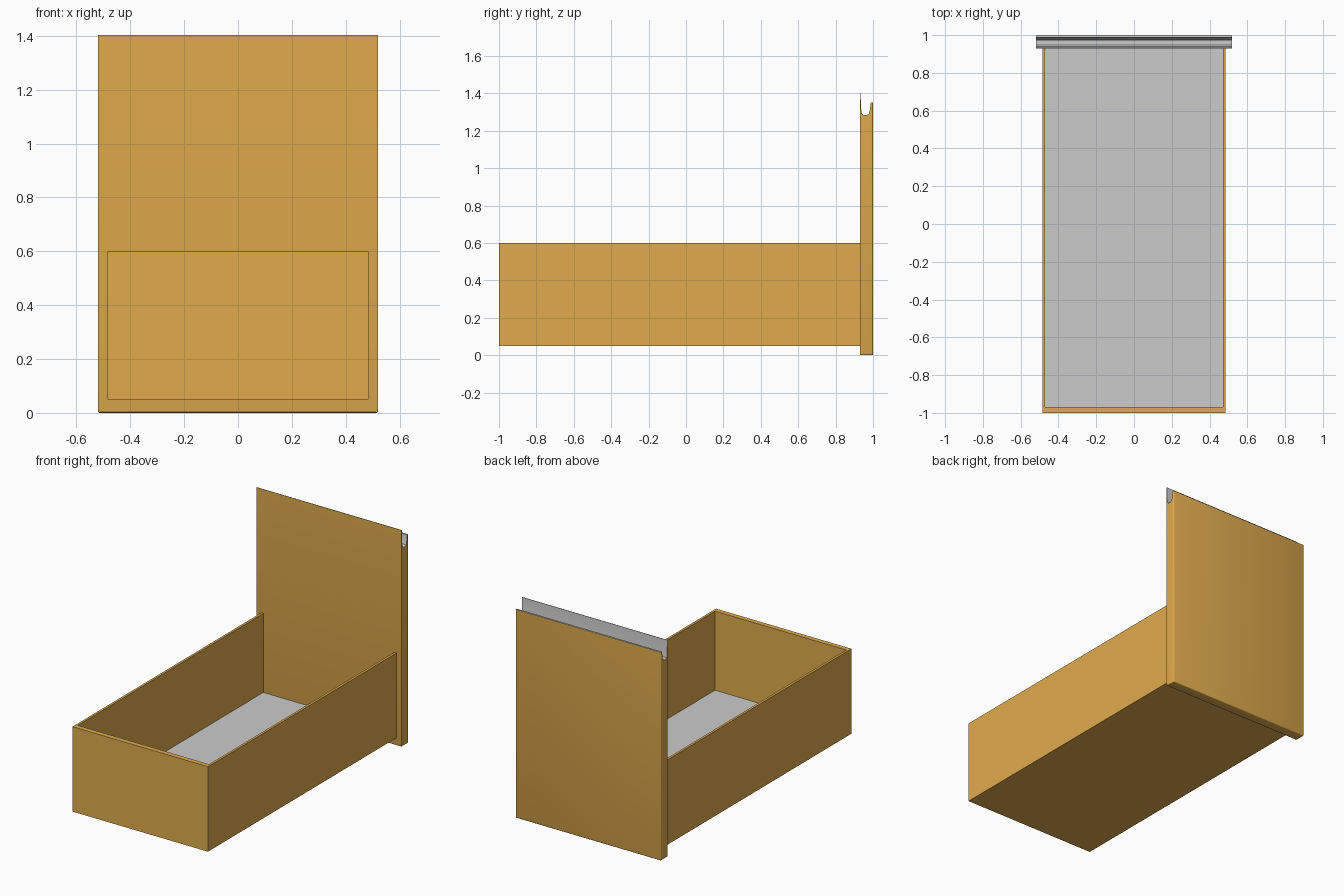
import bpy, bmesh

if "Cube" in bpy.data.objects:
    bpy.data.objects.remove(bpy.data.objects["Cube"])

wood = bpy.data.materials.new("wood")
wood.diffuse_color = (0.75, 0.41, 0.075, 1)
wood.use_nodes = True
wood.node_tree.nodes["Principled BSDF"].inputs["Base Color"].default_value = wood.diffuse_color
grey = bpy.data.materials.new("grey")
grey.diffuse_color = (0.6, 0.6, 0.6, 1)
grey.use_nodes = True
grey.node_tree.nodes["Principled BSDF"].inputs["Base Color"].default_value = grey.diffuse_color


def make_object(name, bm, materials, bevel=0):
    bmesh.ops.recalc_face_normals(bm, faces=bm.faces)
    mesh = bpy.data.meshes.new(name)
    bm.to_mesh(mesh)
    bm.free()
    for m in materials:
        mesh.materials.append(m)
    ob = bpy.data.objects.new(name, mesh)
    bpy.context.collection.objects.link(ob)
    if bevel:
        mod = ob.modifiers.new("soft edges", "BEVEL")
        mod.width = bevel
        mod.segments = 2
        mod.limit_method = "ANGLE"
        mod.angle_limit = 1.2
        mod.harden_normals = True
    bpy.ops.object.select_all(action="DESELECT")
    ob.select_set(True)
    bpy.context.view_layer.objects.active = ob
    bpy.ops.object.shade_smooth_by_angle()
    return ob


# Bed box: an open tray with thin sides and a thicker foot
X, FOOT, HEAD, Z0, Z1 = 0.485, -1.0, 0.932, 0.05, 0.6
bm = bmesh.new()


def ring(x, y0, z):
    return [bm.verts.new((a, b, z)) for a, b in ((-x, y0), (x, y0), (x, HEAD), (-x, HEAD))]


rings = [ring(X, FOOT, Z0), ring(X, FOOT, Z1),
         ring(X - 0.015, FOOT + 0.032, Z1), ring(X - 0.015, FOOT + 0.032, 0.088)]
for a, b in zip(rings, rings[1:]):
    for i in range(4):
        j = (i + 1) % 4
        bm.faces.new((a[i], a[j], b[j], b[i])) if (i != 2 or a is not rings[1]) else None
bm.faces.new(rings[0])
# Grey bed floor inside the tray
bm.faces.new(rings[-1]).material_index = 1
# Close the rim against the headboard
bm.faces.new((rings[1][2], rings[1][3], rings[2][3], rings[2][2]))
# The head end is covered by the headboard, so leave no wall there
bmesh.ops.delete(bm, geom=[f for f in bm.faces
                           if all(v.co.y > 0.9 for v in f.verts)], context="FACES")
make_object("bed_box", bm, [wood, grey])

# Headboard: side profile (y, z) with a channel along the top, extruded across x
profile = [(0.93, 0.0), (1.0, 0.0), (1.0, 1.35), (0.988, 1.35), (0.983, 1.31),
           (0.977, 1.29), (0.968, 1.284), (0.948, 1.284), (0.94, 1.292),
           (0.936, 1.32), (0.933, 1.403), (0.93, 1.403)]
bm = bmesh.new()
W = 0.52
left = [bm.verts.new((-W, y, z)) for y, z in profile]
right = [bm.verts.new((W, y, z)) for y, z in profile]
bm.faces.new(left)
bm.faces.new(right)
n = len(profile)
for i in range(n):
    j = (i + 1) % n
    f = bm.faces.new((left[i], left[j], right[j], right[i]))
    # Upward-facing channel is grey
    f.material_index = 1 if 2 <= i < n - 1 else 0
# Soften the rear and lower edges only
soft = [e for e in bm.edges
        if all(v.co.z < 0.01 for v in e.verts)
        or all(v.co.y > 0.999 for v in e.verts) and abs(e.verts[0].co.z - e.verts[1].co.z) > 1]
bmesh.ops.bevel(bm, geom=soft, offset=0.006, segments=3, profile=0.5, affect="EDGES")
make_object("headboard", bm, [wood, grey])
